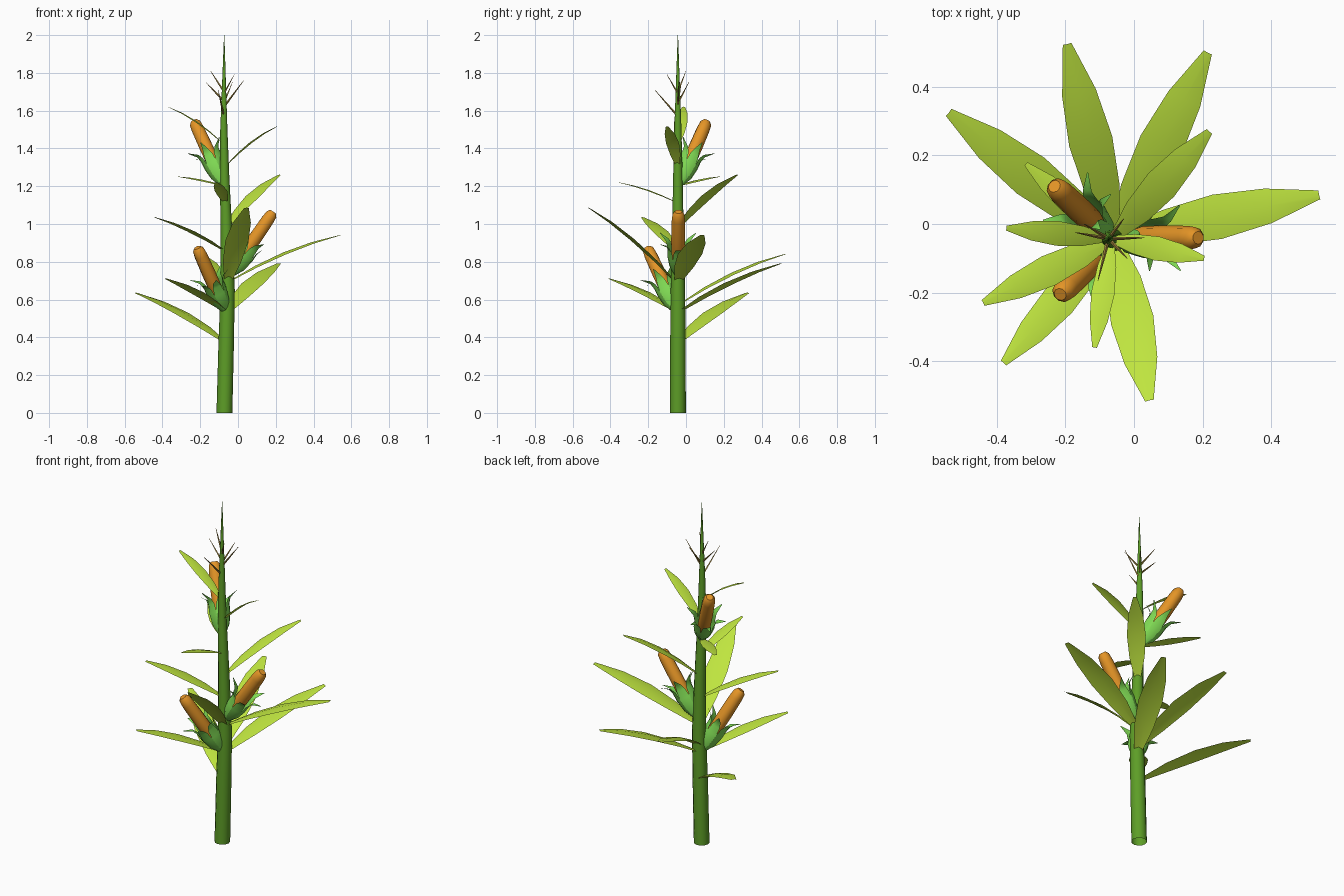
import bpy
from math import cos, sin, pi, radians
from mathutils import Vector

if "Cube" in bpy.data.objects:
    bpy.data.objects.remove(bpy.data.objects["Cube"])


def material(name, color):
    m = bpy.data.materials.new(name)
    m.diffuse_color = (*color, 1)
    m.use_nodes = True
    m.node_tree.nodes["Principled BSDF"].inputs["Base Color"].default_value = m.diffuse_color
    return m


STALK = material("stalk_green", (0.11, 0.34, 0.02))
LEAF = material("leaf_green", (0.52, 0.78, 0.05))
HUSK = material("husk_green", (0.22, 0.72, 0.09))
COB = material("cob_orange", (0.78, 0.30, 0.02))
TASSEL = material("tassel_brown", (0.38, 0.25, 0.05))


def skin(name, rows, mat, closed=False, bottom=True):
    """Skin rows of points; closed rows make a capped tube."""
    n = len(rows[0])
    verts = [p for row in rows for p in row]
    faces = []
    for i in range(len(rows) - 1):
        for j in range(n if closed else n - 1):
            k = (j + 1) % n
            faces.append((i * n + j, i * n + k, (i + 1) * n + k, (i + 1) * n + j))
    if closed:
        if bottom:
            faces.append(tuple(reversed(range(n))))
        faces.append(tuple(range((len(rows) - 1) * n, len(rows) * n)))
    me = bpy.data.meshes.new(name)
    me.from_pydata(verts, [], faces)
    me.materials.append(mat)
    ob = bpy.data.objects.new(name, me)
    bpy.context.collection.objects.link(ob)
    bpy.context.view_layer.objects.active = ob
    ob.select_set(True)
    bpy.ops.object.shade_smooth_by_angle(angle=radians(50))
    ob.select_set(False)
    return ob


def frame(d):
    side = d.cross(Vector((0, 0, 1)))
    side = side.normalized() if side.length > 1e-4 else Vector((1, 0, 0))
    return side, side.cross(d)


def ring(c, d, r, n):
    u, v = frame(d)
    return [c + r * (cos(2 * pi * i / n) * u + sin(2 * pi * i / n) * v) for i in range(n)]


# Stalk: x, z, radius along a slightly bent centre line
PATH = [(-0.072, 0, 0.042), (-0.063, 0.35, 0.041), (-0.055, 0.65, 0.038),
        (-0.061, 0.95, 0.031), (-0.071, 1.25, 0.025), (-0.075, 1.5, 0.019),
        (-0.074, 1.75, 0.010), (-0.073, 2.0, 0.001)]
SY = -0.043


def centre(z):
    for (x0, z0, _), (x1, z1, _) in zip(PATH, PATH[1:]):
        if z <= z1:
            return Vector((x0 + (x1 - x0) * (z - z0) / (z1 - z0), SY, z))


up = Vector((0, 0, 1))
skin("stalk", [ring(Vector((x, SY, z)), up, r, 12) for x, z, r in PATH], STALK, True, False)

# Leaves: base height, tip position
LEAVES = [(0.37, (-0.54, 0.325, 0.635)), (0.53, (0.215, 0.50, 0.79)),
          (0.53, (-0.38, -0.405, 0.71)), (0.57, (-0.195, 0.525, 0.84)),
          (0.69, (0.54, 0.085, 0.94)), (0.68, (0.045, -0.515, 1.085)),
          (0.85, (-0.44, -0.23, 1.035)), (0.98, (0.22, 0.27, 1.26)),
          (1.11, (-0.115, -0.36, 1.22)), (1.20, (-0.315, 0.175, 1.25)),
          (1.30, (0.205, -0.10, 1.515)), (1.42, (-0.372, -0.012, 1.62))]
WIDTH = [(0, 0.25), (0.25, 0.8), (0.5, 1), (0.75, 0.78), (1, 0.2)]
for k, (z, tip) in enumerate(LEAVES):
    base = centre(z)
    span = Vector(tip) - base
    side, over = frame(span.normalized())
    half = 0.1 * span.length
    rows = []
    for t, w in WIDTH:
        p = base + span * t
        p.z = base.z + span.z * t + 0.2 * min(span.z, 0.3) * 2 * t * (1 - t)
        rib = p + over * half * w * 0.15
        rows.append([p - side * half * w, rib, p + side * half * w])
    skin(f"leaf_{k + 1}", rows, LEAF)

# Ears: rounded cob inside a cup of flaring husk leaves
EARS = [(0.52, (-0.215, -0.205, 0.875)), (0.71, (0.187, -0.04, 1.065)),
        (1.19, (-0.232, 0.11, 1.545))]
COB_PROFILE = [(0.08, 0.025), (0.14, 0.036), (0.25, 0.037), (0.36, 0.035),
               (0.395, 0.031), (0.41, 0.019)]
HUSK_PROFILE = [(0.02, 0.016, 31), (0.08, 0.046, 31), (0.14, 0.057, 31),
                (0.185, 0.057, 25), (0.215, 0.066, 13), (0.245, 0.11, 1)]
for k, (z, tip) in enumerate(EARS):
    base = centre(z)
    d = (Vector(tip) - base).normalized()
    size = (Vector(tip) - base).length / 0.41
    u, v = frame(d)
    skin(f"cob_{k + 1}", [ring(base + d * s * size, d, r, 10) for s, r in COB_PROFILE],
         COB, True)
    for j in range(6):
        rows = [[base + d * s * size + r * (cos(a) * u + sin(a) * v)
                 for a in (radians(60 * j + 30 + h * q) for q in (-1, 0, 1))]
                for s, r, h in HUSK_PROFILE]
        skin(f"husk_{k + 1}_{j + 1}", rows, HUSK)

# Tassel spikes near the top
SPIKES = [(1.62, (0.03, -0.04, 1.76)), (1.57, (-0.105, -0.165, 1.71)),
          (1.65, (-0.17, -0.025, 1.75)), (1.70, (-0.145, 0.0, 1.81)),
          (1.69, (-0.02, -0.10, 1.79)), (1.64, (-0.03, 0.015, 1.75))]
for k, (z, tip) in enumerate(SPIKES):
    base, tip = centre(z), Vector(tip)
    d = (tip - base).normalized()
    mid = base.lerp(tip, 0.5)
    skin(f"tassel_{k + 1}", [ring(base, d, 0.006, 4), ring(mid, d, 0.004, 4),
                             ring(tip, d, 0.001, 4)], TASSEL, True)
